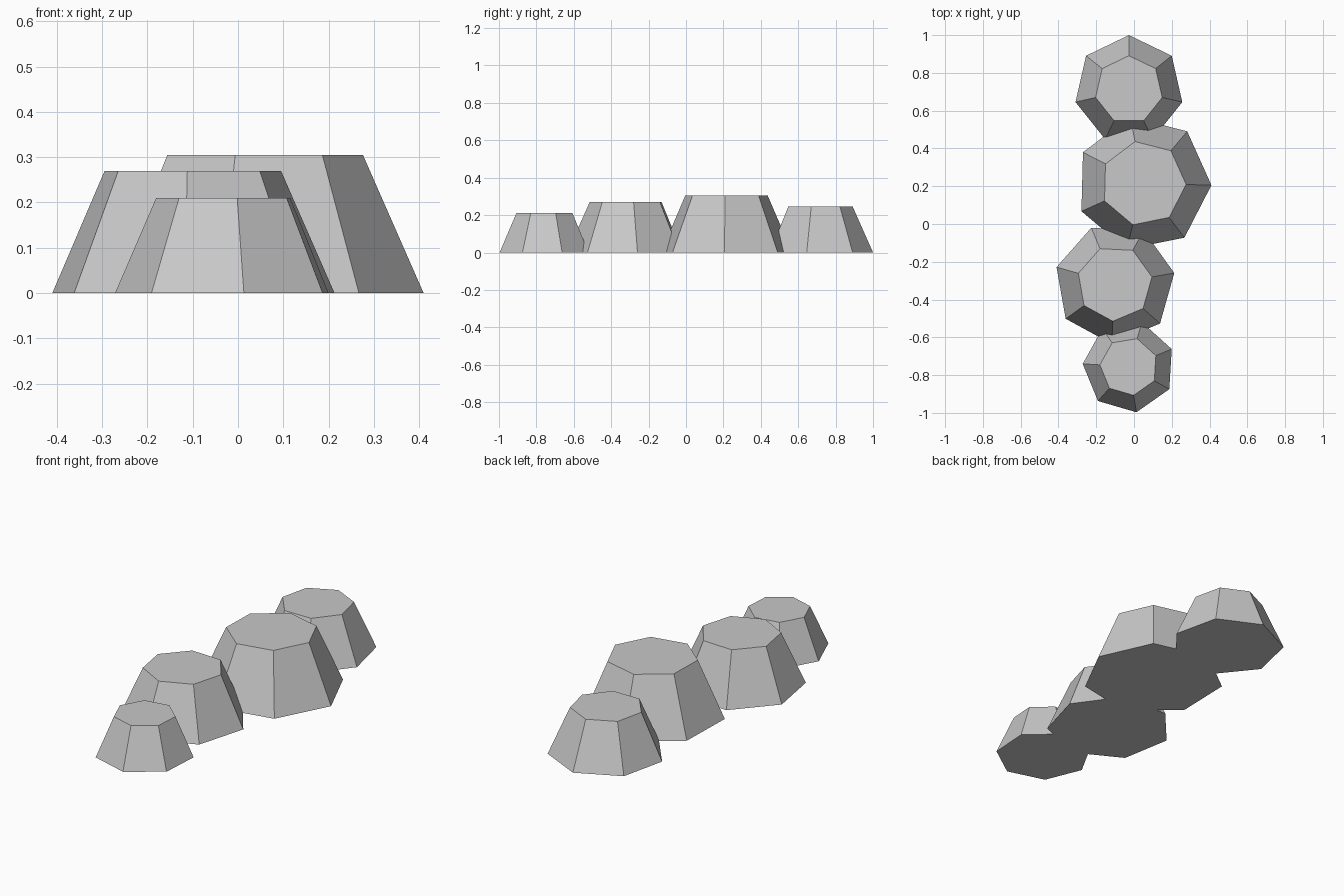
import bpy
import math

if "Cube" in bpy.data.objects:
    bpy.data.objects.remove(bpy.data.objects["Cube"])

# Single stone colour
stone = bpy.data.materials.new("stone_grey")
stone.diffuse_color = (0.58, 0.58, 0.58, 1.0)
stone.use_nodes = True
stone.node_tree.nodes["Principled BSDF"].inputs["Base Color"].default_value = stone.diffuse_color


def boulder(name, x, y, base_r, top_r, height, angle):
    """Seven-sided tapered rock standing on the ground, one corner at the given angle."""
    bpy.ops.mesh.primitive_cone_add(vertices=7, radius1=base_r, radius2=top_r, depth=height)
    rock = bpy.context.object
    rock.name = name
    # Turn the primitive so that its first corner points along the angle
    corner = rock.data.vertices[0].co
    turn = math.radians(angle) - math.atan2(corner.y, corner.x)
    rock.rotation_euler.z = turn
    rock.location = (x, y, height / 2)
    rock.data.materials.append(stone)
    return rock


# Row of boulders from front to back
boulder("front_boulder", -0.027, -0.755, 0.245, 0.154, 0.21, -80.6)
boulder("middle_boulder", -0.102, -0.315, 0.32, 0.20, 0.27, 10.0)
boulder("large_boulder", 0.05, 0.215, 0.36, 0.226, 0.305, -1.5)
boulder("back_boulder", -0.027, 0.71, 0.29, 0.181, 0.246, 90.0)
